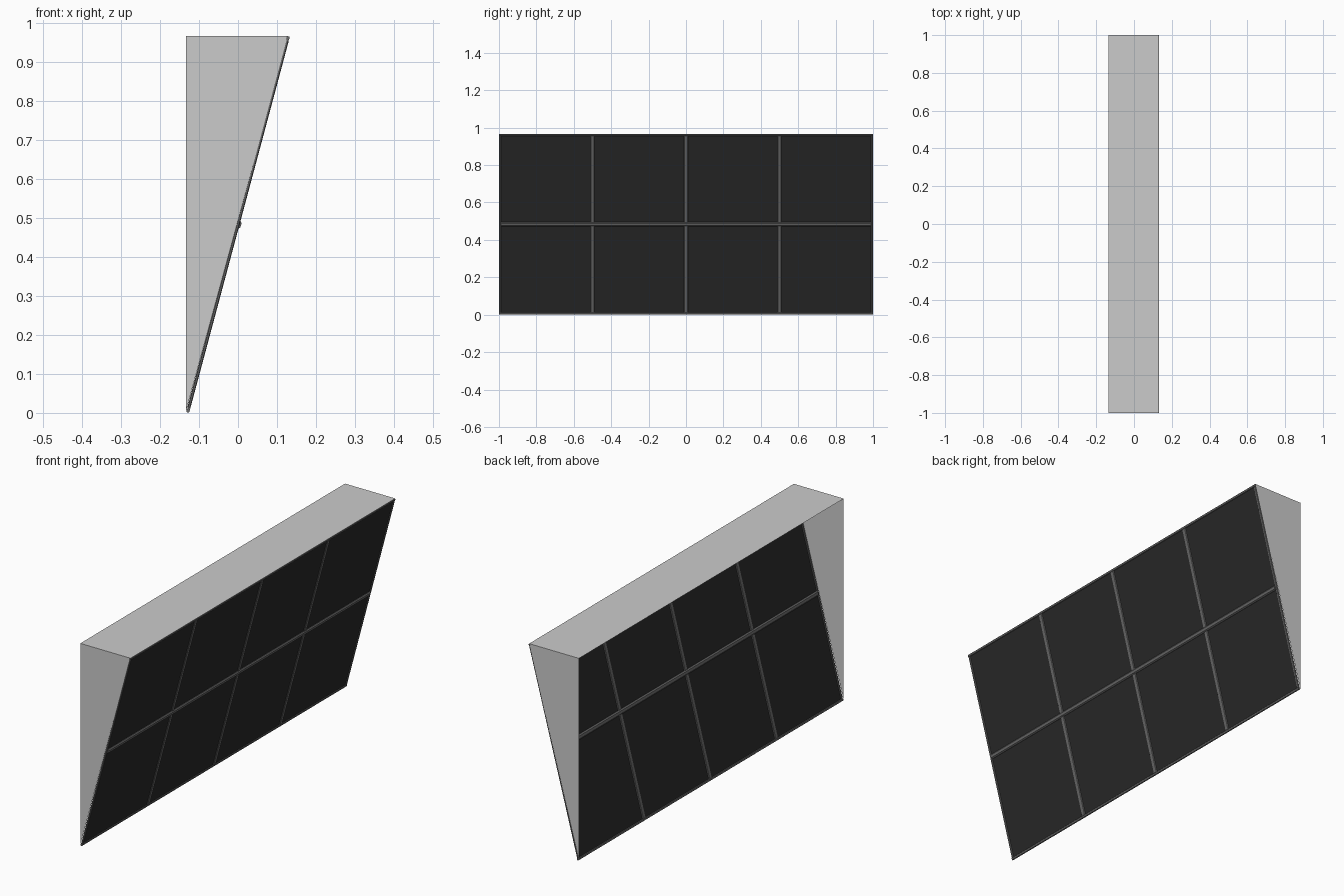
import bpy, bmesh
from math import radians
from mathutils import Matrix

if "Cube" in bpy.data.objects:
    bpy.data.objects.remove(bpy.data.objects["Cube"])

TILT = radians(15)
T = 0.008          # frame depth
W = 0.011          # frame strip half width
C = 0.003          # chamfer on strips


def material(name, v):
    m = bpy.data.materials.new(name)
    m.diffuse_color = (v, v, v, 1)
    m.use_nodes = True
    m.node_tree.nodes["Principled BSDF"].inputs["Base Color"].default_value = m.diffuse_color
    return m


glass_mat = material("dark_glass", 0.022)
bar_mat = material("bar_grey", 0.14)

# Local pane space: x = depth, y = width, z = up the slope; tilted about y
SLOPE = Matrix.Translation((0, 0, 0.484)) @ Matrix.Rotation(TILT, 4, 'Y')


def finish(name, bm, mat=None):
    bmesh.ops.recalc_face_normals(bm, faces=bm.faces)
    me = bpy.data.meshes.new(name)
    bm.to_mesh(me)
    bm.free()
    ob = bpy.data.objects.new(name, me)
    bpy.context.collection.objects.link(ob)
    if mat:
        me.materials.append(mat)
    return ob


def bar(name, centre, size, chamfer=C):
    bm = bmesh.new()
    bmesh.ops.create_cube(bm, size=1)
    bmesh.ops.scale(bm, vec=size, verts=bm.verts)
    # chamfer the four long edges
    axis = max(range(3), key=lambda i: size[i])
    edges = [e for e in bm.edges
             if abs((e.verts[0].co - e.verts[1].co)[axis]) > size[axis] / 2]
    bmesh.ops.bevel(bm, geom=edges, offset=chamfer, segments=1, affect='EDGES')
    bmesh.ops.translate(bm, vec=centre, verts=bm.verts)
    bmesh.ops.transform(bm, matrix=SLOPE, verts=bm.verts)
    return finish(name, bm, bar_mat)


# Outer frame
for s, n in ((-1, "low"), (1, "high")):
    bar(f"frame_rail_{n}", (0, 0, s * (0.5 - W / 2)), (T, 2, W), 0.002)
    bar(f"frame_stile_{n}", (0, s * (1 - W / 2), 0), (T, W, 1 - 2 * W), 0.002)

# Dividing bars
bar("cross_bar", (0, 0, 0), (0.016, 2 - 2 * W, 0.022), 0.005)
for i, y in enumerate((-0.5, 0, 0.5)):
    bar(f"upright_bar_{i}", (0, y, 0), (T, 0.022, 1 - 2 * W))

# Glass panes
for i in range(4):
    for j in range(2):
        bm = bmesh.new()
        bmesh.ops.create_cube(bm, size=1)
        bmesh.ops.scale(bm, vec=(0.002, 0.49, 0.49), verts=bm.verts)
        bmesh.ops.translate(bm, vec=(0, -0.75 + 0.5 * i, -0.25 + 0.5 * j), verts=bm.verts)
        bmesh.ops.transform(bm, matrix=SLOPE, verts=bm.verts)
        finish(f"glass_pane_{i}_{j}", bm, glass_mat)

# Thin side cheeks and top cover, open at the back
X0, X1, Z0, Z1 = -0.134, 0.129, 0.003, 0.968
for s, n in ((-1, "front"), (1, "rear")):
    bm = bmesh.new()
    bm.faces.new([bm.verts.new((x, s, z)) for x, z in ((X0, Z0), (X1, Z1), (X0, Z1))])
    finish(f"side_cheek_{n}", bm)
bm = bmesh.new()
bm.faces.new([bm.verts.new(p) for p in
              ((X0, -1, Z1), (X1, -1, Z1), (X1, 1, Z1), (X0, 1, Z1))])
finish("top_cover", bm)
